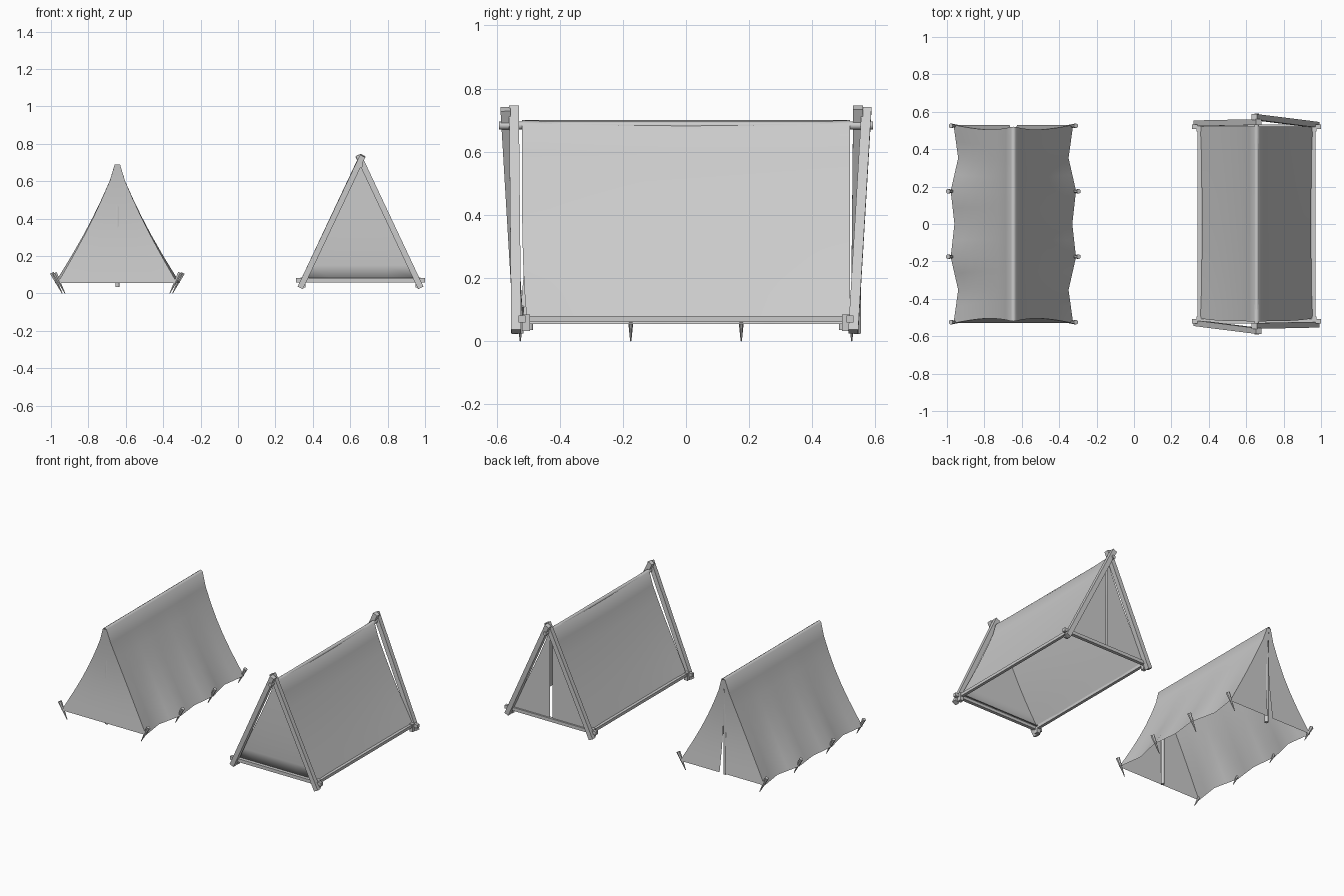
import bpy, math
from mathutils import Vector

cube = bpy.data.objects.get("Cube")
if cube:
    bpy.data.objects.remove(cube)

grey = bpy.data.materials.new("light_grey")
grey.use_nodes = True
COLOUR = (0.6, 0.6, 0.6, 1)
grey.diffuse_color = COLOUR
grey.node_tree.nodes["Principled BSDF"].inputs["Base Color"].default_value = COLOUR


def make(name, verts, faces, smooth=None):
    mesh = bpy.data.meshes.new(name)
    mesh.from_pydata(verts, [], faces)
    mesh.materials.append(grey)
    ob = bpy.data.objects.new(name, mesh)
    bpy.context.collection.objects.link(ob)
    if smooth:
        bpy.ops.object.select_all(action='DESELECT')
        ob.select_set(True)
        bpy.context.view_layer.objects.active = ob
        bpy.ops.object.shade_smooth_by_angle(angle=math.radians(smooth))
    return ob


def bar(name, a, b, r0, r1=None, sides=4, smooth=None):
    """Straight stick from a to b, optionally tapered."""
    a, b = Vector(a), Vector(b)
    r1 = r0 if r1 is None else r1
    axis = (b - a).normalized()
    ref = Vector((0, 1, 0)) if abs(axis.y) < 0.8 else Vector((0, 0, 1))
    s = axis.cross(ref).normalized()
    t = axis.cross(s)
    verts = []
    for p, r in ((a, r0), (b, r1)):
        for i in range(sides):
            ang = 2 * math.pi * (i + 0.5) / sides
            verts.append(p + (s * math.cos(ang) + t * math.sin(ang)) * r)
    faces = [(i, (i + 1) % sides, sides + (i + 1) % sides, sides + i) for i in range(sides)]
    faces += [tuple(reversed(range(sides))), tuple(range(sides, 2 * sides))]
    return make(name, verts, faces, smooth)


def grid(name, rows, smooth=70):
    n = len(rows[0])
    verts = [p for row in rows for p in row]
    faces = [(i * n + j, i * n + j + 1, (i + 1) * n + j + 1, (i + 1) * n + j)
             for i in range(len(rows) - 1) for j in range(n - 1)]
    return make(name, verts, faces, smooth)


DROP = [0, 0.015, 0.15, 0.3, 0.45, 0.6, 0.75, 0.88, 1]


def tent_cloth(prefix, cx, half, base, end_y, scallop, sag, ridge_dip, slit_top, slit_half, hem):
    top = 0.70

    def point(side, u, v, s=1.0):
        x = half * v + scallop(u) * v * v - sag * math.sin(math.pi * v)
        if v == DROP[1]:
            x = 0.014
        z = top - ridge_dip * (1 - u * u) * (1 - v) - (top - base) * v
        return (cx + side * s * max(x, 0), u * end_y(u, v), z)

    # Sloping roof, one sheet over the ridge
    cols = [-1 + i / 6 for i in range(13)]
    path = [(-1, v) for v in reversed(DROP)] + [(1, v) for v in DROP[1:]]
    grid(prefix + "_roof", [[point(sd, u, v) for u in cols] for sd, v in path])

    # Closed front panel
    across = [-1, -0.5, 0, 0.5, 1]
    rows = [[point(1, -1, v, s) for s in across] for v in DROP[1:]]
    if hem:
        rows.append([(x, y + hem, z - 0.004) for x, y, z in rows[-1]])
    grid(prefix + "_front_panel", rows, 120)

    # Back flaps either side of a slit
    for side, label in ((-1, "right"), (1, "left")):
        rows = []
        for v in DROP[1:]:
            x, y, z = point(side, 1, v)
            inner = cx + side * slit_half(max(0, v - slit_top) / (1 - slit_top))
            rows.append([(inner + (x - inner) * t, y, z) for t in (0, 0.5, 1)])
        grid(f"{prefix}_back_flap_{label}", rows)


# Pegged tent
PX = -0.645


def scallop(u):
    wave = [-0.005, -0.0225, 0.015, 0.0]
    t = abs(u) * 3
    knots = [0.0, 0.02, -0.02, 0.005]
    i = min(int(t), 2)
    return knots[i] + (knots[i + 1] - knots[i]) * (t - i)


tent_cloth("pegged_tent", PX, 0.315, 0.055,
           lambda u, v: 0.52 - 0.02 * math.sin(math.pi * v) + 0.01 * v,
           scallop, 0.016, 0, 0.12, lambda t: 0.02 * t, 0)

for y, label in ((-0.495, "front"), (0.495, "back")):
    bar(f"pegged_tent_{label}_pole", (PX, y, 0.035), (PX, y, 0.67), 0.012, sides=8, smooth=50)

for side in (-1, 1):
    for y in (-0.525, -0.175, 0.175, 0.525):
        out = 0.33 if abs(y) < 0.3 else 0.315
        bar("tent_peg", (PX + side * (out + 0.02), y, 0.11), (PX + side * (out - 0.035), y, 0),
            0.013, 0.002, 6)

# Framed tent
FX = 0.655
tent_cloth("framed_tent", FX, 0.303, 0.075,
           lambda u, v: 0.52 - (0.015 * v ** 4 if u < 0 else 0),
           lambda u: -0.012 * (1 - u * u), 0.014, 0.01, 0.12,
           lambda t: 0.008 if t > 0 else 0, 0.02)

# A-frames: each end is the other turned half round
for e in (-1, 1):
    bar("outer_frame_pole", (FX + e * 0.322, e * 0.53, 0.03), (FX - e * 0.012, e * 0.572, 0.735), 0.022)
    bar("inner_frame_pole", (FX - e * 0.322, e * 0.538, 0.03), (FX + e * 0.012, e * 0.545, 0.74), 0.022)
    bar("end_rail", (FX - 0.345, e * 0.52, 0.07), (FX + 0.345, e * 0.52, 0.07), 0.016)
    bar("side_rail", (FX + e * 0.305, -0.545, 0.07), (FX + e * 0.305, 0.545, 0.07), 0.014)
    for s in (-1, 1):
        bar("corner_foot", (FX + s * 0.308, e * 0.507, 0.032), (FX + s * 0.308, e * 0.507, 0.085), 0.018)
bar("ridge_pole", (FX, -0.592, 0.683), (FX, 0.592, 0.683), 0.013, sides=8, smooth=50)
